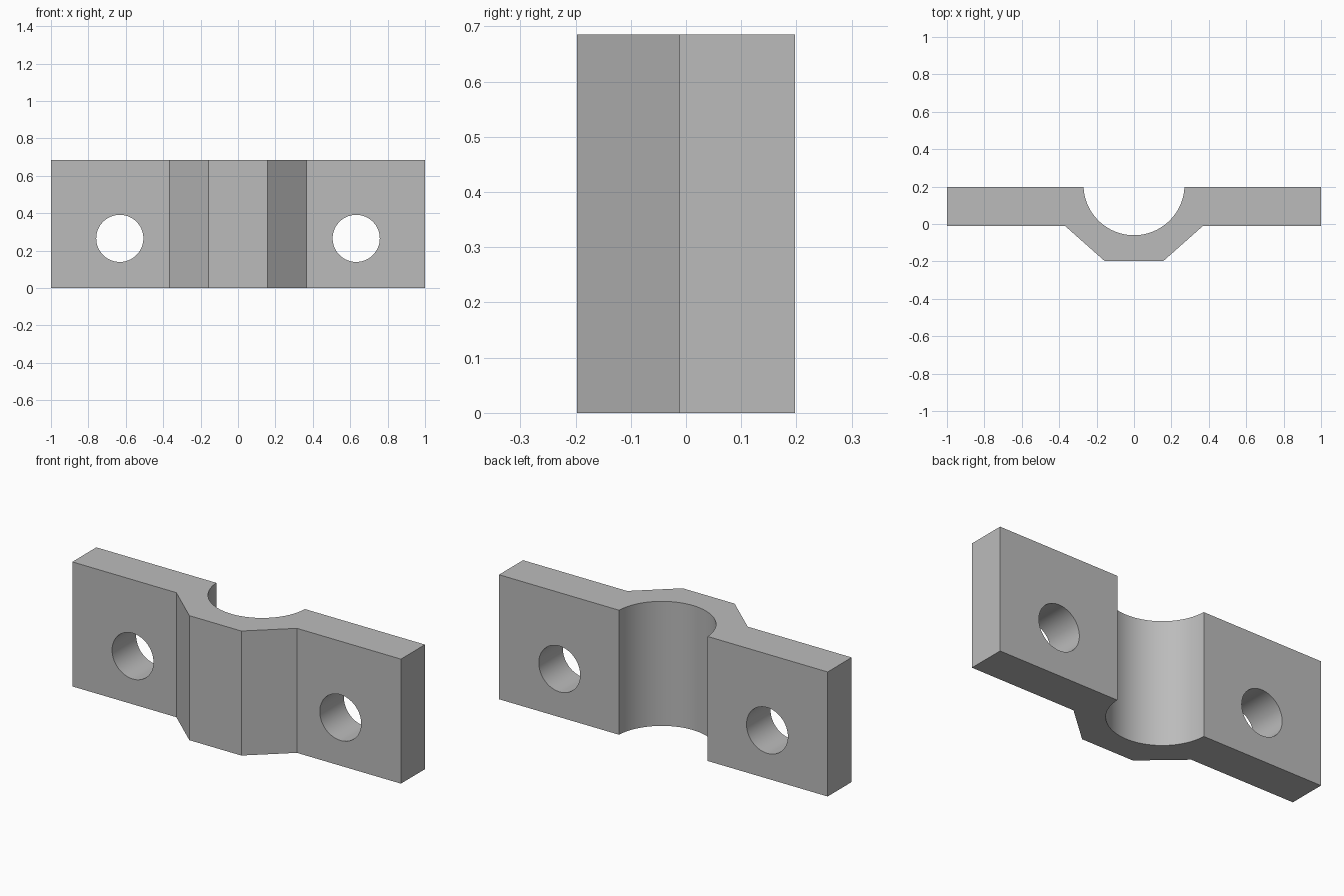
import bpy, bmesh, math

HEIGHT = 0.685
BACK, FRONT, FLANGE_FRONT = 0.197, -0.197, -0.012
BORE_R, BORE_Y = 0.27, 0.21
HOLE_X, HOLE_Z, HOLE_R = 0.632, 0.265, 0.126

cube = bpy.data.objects.get("Cube")
if cube:
    bpy.data.objects.remove(cube, do_unlink=True)

grey = bpy.data.materials.new("plain grey")
grey.use_nodes = True
colour = (0.5, 0.5, 0.5, 1)
grey.diffuse_color = colour
grey.node_tree.nodes["Principled BSDF"].inputs["Base Color"].default_value = colour

# Outline seen from above: faceted front, half-round saddle at the back
half = [(0.158, FRONT), (0.367, FLANGE_FRONT), (1, FLANGE_FRONT), (1, BACK)]
start = math.asin((BACK - BORE_Y) / BORE_R)
sweep = math.pi + 2 * start
steps = 48
arc = []
for i in range(steps + 1):
    a = start - sweep * i / steps
    arc.append((BORE_R * math.cos(a), BORE_Y + BORE_R * math.sin(a)))
outline = half + arc + [(-x, y) for x, y in reversed(half)]

# Clamp body: extrude the outline upward
bm = bmesh.new()
base = bm.faces.new([bm.verts.new((x, y, 0)) for x, y in outline])
top = bmesh.ops.extrude_face_region(bm, geom=[base])["geom"]
bmesh.ops.translate(bm, vec=(0, 0, HEIGHT),
                    verts=[v for v in top if isinstance(v, bmesh.types.BMVert)])
bmesh.ops.recalc_face_normals(bm, faces=bm.faces)
mesh = bpy.data.meshes.new("clamp_body")
bm.to_mesh(mesh)
bm.free()
mesh.materials.append(grey)
body = bpy.data.objects.new("clamp_body", mesh)
bpy.context.collection.objects.link(body)

# Bolt holes through both flanges
for side in (-1, 1):
    bpy.ops.mesh.primitive_cylinder_add(
        vertices=64, radius=HOLE_R, depth=1,
        location=(side * HOLE_X, 0, HOLE_Z), rotation=(math.pi / 2, 0, 0))
    cutter = bpy.context.object
    cutter.name = "hole_cutter"
    cutter.hide_render = True
    cutter.data.materials.append(grey)
    cut = body.modifiers.new("bolt_hole", "BOOLEAN")
    cut.operation = "DIFFERENCE"
    cut.solver = "EXACT"
    cut.object = cutter
    bpy.context.view_layer.objects.active = body
    bpy.ops.object.modifier_apply(modifier=cut.name)
    bpy.data.objects.remove(cutter, do_unlink=True)

# Smooth bore and holes, crisp edges elsewhere
bpy.ops.object.select_all(action="DESELECT")
body.select_set(True)
bpy.context.view_layer.objects.active = body
bpy.ops.object.shade_smooth_by_angle(angle=math.radians(25))
